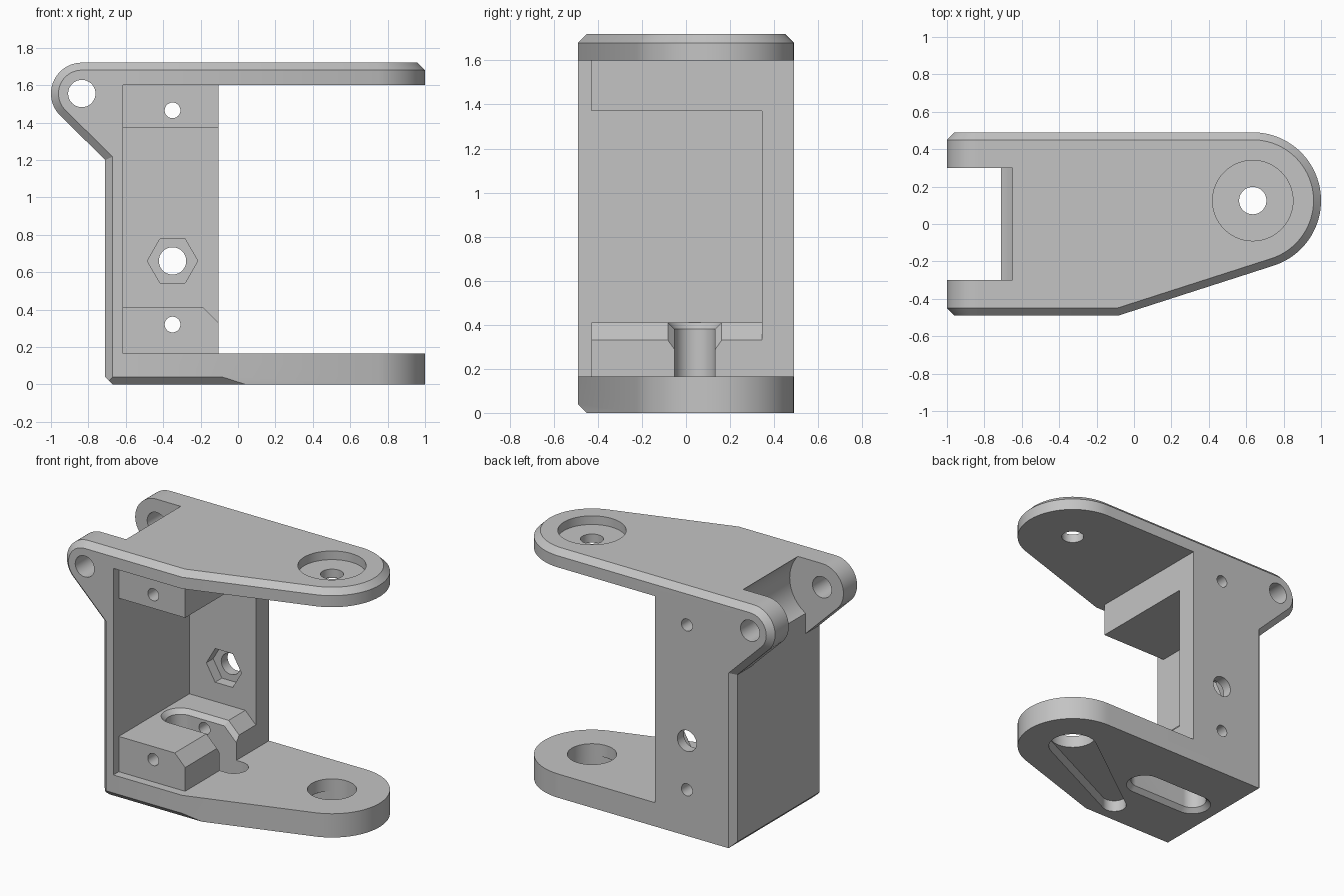
import bpy, bmesh
from math import cos, sin, pi, atan2, asin, acos, hypot, radians
from mathutils import Matrix

if "Cube" in bpy.data.objects:
    bpy.data.objects.remove(bpy.data.objects["Cube"])

grey = bpy.data.materials.new("plain_grey")
grey.use_nodes = True
COLOUR = (0.55, 0.55, 0.55, 1)
grey.diffuse_color = COLOUR
grey.node_tree.nodes["Principled BSDF"].inputs["Base Color"].default_value = COLOUR


def arc(c, r, a0, a1, n=32):
    return [(c[0] + r * cos(a0 + (a1 - a0) * i / n),
             c[1] + r * sin(a0 + (a1 - a0) * i / n)) for i in range(n + 1)]


def circle(c, r, n=64):
    return arc(c, r, 0, 2 * pi, n)[:-1]


def rect(x0, x1, y0, y1):
    return [(x0, y0), (x1, y0), (x1, y1), (x0, y1)]


def hull(c1, r1, c2, r2):
    """Outline around two circles joined by tangents."""
    a = atan2(c2[1] - c1[1], c2[0] - c1[0])
    t = acos((r1 - r2) / hypot(c2[0] - c1[0], c2[1] - c1[1]))
    return arc(c2, r2, a - t, a + t) + arc(c1, r1, a + t, a + 2 * pi - t)


def prism(name, ring, lo, hi, axis="z", ring2=None, bevel=None, matrix=None):
    """Extrude or loft an outline along z or y; bevel is a rule on edge ends."""
    bm = bmesh.new()
    place = {"z": lambda p, h: (p[0], p[1], h), "y": lambda p, h: (p[0], h, p[1]),
             "x": lambda p, h: (h, p[0], p[1])}[axis]
    a = [bm.verts.new(place(p, lo)) for p in ring]
    b = [bm.verts.new(place(p, hi)) for p in (ring2 or ring)]
    bm.faces.new(a)
    bm.faces.new(b)
    for i in range(len(a)):
        j = (i + 1) % len(a)
        bm.faces.new((a[i], a[j], b[j], b[i]))
    bmesh.ops.recalc_face_normals(bm, faces=bm.faces)
    if bevel:
        edges = [e for e in bm.edges if bevel(e.verts[0].co, e.verts[1].co)]
        bmesh.ops.bevel(bm, geom=edges, offset=CH, segments=1, affect="EDGES",
                        offset_type="OFFSET", profile=0.5)
    if matrix:
        bm.transform(matrix)
    me = bpy.data.meshes.new(name)
    bm.to_mesh(me)
    bm.free()
    me.materials.append(grey)
    ob = bpy.data.objects.new(name, me)
    bpy.context.collection.objects.link(ob)
    return ob


def combine(target, tool, operation):
    mod = target.modifiers.new("combine", "BOOLEAN")
    mod.operation, mod.solver, mod.object = operation, "EXACT", tool
    bpy.context.view_layer.objects.active = target
    bpy.ops.object.modifier_apply(modifier=mod.name)
    bpy.data.objects.remove(tool)


CH = 0.04                       # chamfer size
W = 0.49                        # half depth
LEFT, INNER, EDGE = -0.71, -0.615, -0.105
FLOOR, CEIL, TOP = 0.165, 1.6, 1.72
BACK = 0.345                    # inner face of back wall
PIVOT, ROUND = (0.635, 0.125), 0.365
EAR, EAR_R = (-0.835, 1.555), 0.165
BEND = (-0.085, -W)


def arm_outline(x0):
    dx, dy = PIVOT[0] - BEND[0], PIVOT[1] - BEND[1]
    a = atan2(dy, dx) - asin(ROUND / hypot(dx, dy)) - pi / 2
    return [(x0, W), (x0, -W), BEND] + arc(PIVOT, ROUND, a, pi / 2, 48)


# Side wall with the hinge ears, chamfered on its front and back rims
profile = arc(EAR, EAR_R, pi / 2, pi * 1.25) + [
    (LEFT, 1.2), (LEFT, 0), (INNER, 0), (INNER, TOP)]
bracket = prism("hinge_bracket", profile, -W, W, "y",
                bevel=lambda p, q: abs(p.y - q.y) < 0.01 and max(p.z, q.z) > 0.01
                and min(p.x, q.x) < INNER - 0.01)

# Arms, back wall and mounting blocks
slope = 0.08
parts = [
    prism("upper_arm", arm_outline(-0.8), CEIL, TOP,
          bevel=lambda p, q: min(p.z, q.z) > TOP - 0.01 and max(p.x, q.x) > -0.79),
    prism("lower_arm", arm_outline(-0.65), 0, FLOOR),
    prism("back_wall", rect(-0.65, EDGE, BACK, W), 0.1, CEIL + 0.03),
    prism("upper_block", rect(-0.65, EDGE, 1.37, CEIL + 0.03), -0.43, BACK + 0.05, "y"),
    prism("lower_block", [(-0.65, 0.1), (EDGE, 0.1), (EDGE, 0.41 - slope),
                          (EDGE - slope, 0.41), (-0.65, 0.41)], -0.43, BACK + 0.05, "y"),
]
for part in parts:
    combine(bracket, part, "UNION")

# Lower edge chamfers
def corner(x):
    return [(x - 0.1, -0.1), (x + CH + 0.1, -0.1), (x - 0.1, CH + 0.1)]


cuts = [prism("front_chamfer", corner(-W), -1, 1, "x"),
        prism("side_chamfer", corner(LEFT), -1, 1, "y")]

# Space between the ears, ear pin hole
cuts += [prism("ear_gap", rect(-1.2, LEFT, 1.0, 1.9), -0.3, 0.3, "y"),
         prism("ear_hollow", circle(EAR, 0.248), -0.3, 0.3, "y"),
         prism("ear_hole", circle(EAR, 0.073), -1, 1, "y")]

# Screw holes and nut pocket
for z in (0.32, 1.465):
    cuts.append(prism("screw_hole", circle((-0.35, z), 0.042), -1, 1, "y"))
cuts += [prism("bolt_hole", circle((-0.35, 0.66), 0.073), 0.3, 1, "y"),
         prism("nut_pocket", circle((-0.35, 0.66), 0.135, 6), 0.3, 0.42, "y")]

# Pivot holes and the horn recess underneath
cuts += [prism("pivot_hole", circle(PIVOT, 0.073), 1.5, 1.9),
         prism("counterbore", circle(PIVOT, 0.215), 1.66, 1.9),
         prism("horn_hole", circle(PIVOT, 0.155), -0.1, 0.3),
         prism("horn_recess", hull(PIVOT, 0.158, (-0.08, -0.3), 0.08), -0.1, 0.08)]

# Cable slot with flared rims
def slot(r):
    return hull((-0.47, 0.04), r, (-0.06, 0.04), r)


def ramp(r):
    return hull((-0.15, 0), r, (0.15, 0), r)


tilt = Matrix.Translation((EDGE - slope / 2, 0.04, 0.41 - slope / 2)) @ \
    Matrix.Rotation(radians(45), 4, "Y")
cuts += [prism("cable_slot", slot(0.092), -0.1, 0.6),
         prism("lower_flare", slot(0.132), -0.01, 0.03, ring2=slot(0.092)),
         prism("upper_flare", slot(0.092), 0.38, 0.42, ring2=slot(0.132)),
         prism("ramp_flare", ramp(0.092), -0.03, 0.01, ring2=ramp(0.132), matrix=tilt)]
for cut in cuts:
    combine(bracket, cut, "DIFFERENCE")

bpy.ops.object.select_all(action="DESELECT")
bracket.select_set(True)
bpy.context.view_layer.objects.active = bracket
bpy.ops.object.shade_smooth_by_angle(angle=radians(25))
